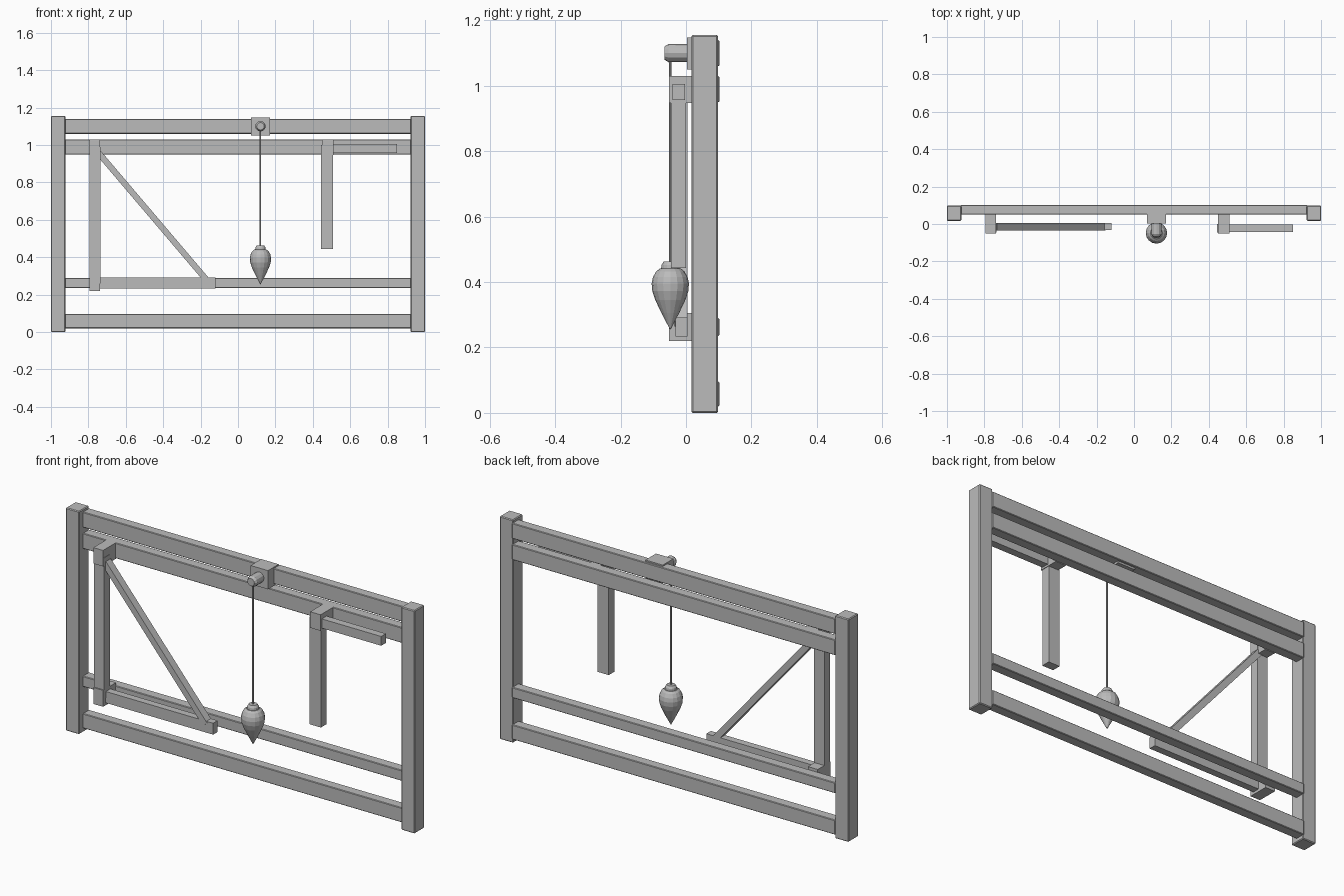
import bpy
import bmesh
import math
from mathutils import Vector

cube = bpy.data.objects.get("Cube")
if cube:
    bpy.data.objects.remove(cube, do_unlink=True)

grey = bpy.data.materials.new("plain grey")
grey.use_nodes = True
colour = (0.5, 0.5, 0.5, 1)
grey.diffuse_color = colour
grey.node_tree.nodes["Principled BSDF"].inputs["Base Color"].default_value = colour


def finish(name, bm):
    bmesh.ops.recalc_face_normals(bm, faces=bm.faces)
    mesh = bpy.data.meshes.new(name)
    bm.to_mesh(mesh)
    bm.free()
    mesh.materials.append(grey)
    obj = bpy.data.objects.new(name, mesh)
    bpy.context.collection.objects.link(obj)
    return obj


def beam(name, xs, ys, zs, bevel=0.0):
    """Box given by its extent along each axis."""
    bm = bmesh.new()
    bmesh.ops.create_cube(bm, size=1)
    for v in bm.verts:
        v.co = Vector([(lo + hi) / 2 + c * (hi - lo)
                       for c, (lo, hi) in zip(v.co, (xs, ys, zs))])
    obj = finish(name, bm)
    if bevel:
        mod = obj.modifiers.new("Soft edges", 'BEVEL')
        mod.width = bevel
        mod.segments = 1
    return obj


def lathe(name, profile, sides, location, rotation=(0, 0, 0)):
    """Turned solid from (radius, height) points, closed at both ends."""
    bm = bmesh.new()
    rings = [[bm.verts.new((r * math.cos(math.tau * i / sides),
                            r * math.sin(math.tau * i / sides), h))
              for i in range(sides)] for r, h in profile]
    for a, b in zip(rings, rings[1:]):
        for i in range(sides):
            j = (i + 1) % sides
            bm.faces.new((a[i], a[j], b[j], b[i]))
    bm.faces.new(rings[0])
    bm.faces.new(rings[-1])
    obj = finish(name, bm)
    obj.location = location
    obj.rotation_euler = rotation
    return obj


# Main frame
for side, sign in (("left", 1), ("right", -1)):
    beam(side + "_post", sorted((sign * 0.923, sign)), (0.017, 0.098), (0, 1.155), 0.004)

rails = {"top_rail": (1.06, 1.14), "upper_rail": (0.95, 1.03),
         "lower_rail": (0.235, 0.29), "bottom_rail": (0.02, 0.096)}
for name, zs in rails.items():
    beam(name, (-0.927, 0.927), (0.05, 0.102), zs, 0.003)

# Brackets fixed to the rails
bracket_y = (-0.052, 0.054)
beam("upper_bracket", (-0.793, -0.737), bracket_y, (0.947, 1.03))
beam("lower_bracket", (-0.793, -0.737), bracket_y, (0.22, 0.305))
beam("arm_bracket", (0.45, 0.51), bracket_y, (0.947, 1.03))

# Braced bracket on the right side
beam("brace_upright", (-0.794, -0.735), (-0.046, 0.0), (0.26, 0.99))
beam("brace_foot", (-0.76, -0.12), (-0.032, 0.005), (0.233, 0.292))

start, end = Vector((-0.745, 0, 0.957)), Vector((-0.165, 0, 0.275))
run = end - start
strut = beam("diagonal_strut", (-run.length / 2, run.length / 2),
             (-0.035, 0.005), (-0.016, 0.016))
strut.location = (start + end) / 2
strut.rotation_euler.y = math.atan2(-run.z, run.x)

# Angled arm on the left side
beam("hanging_arm", (0.443, 0.507), (-0.046, 0.0), (0.443, 1.0))
beam("side_arm", (0.48, 0.85), (-0.042, -0.003), (0.957, 1.005))

# Plumb line: block, peg, cord and bob
line_x, line_y = 0.12, -0.048
beam("peg_block", (0.07, 0.17), (0.003, 0.09), (1.05, 1.147))
lathe("peg", [(0.027, -0.02), (0.028, 0.053), (0.02, 0.066)], 12,
      (line_x, 0, 1.1), (math.pi / 2, 0, 0))
lathe("cord", [(0.004, 0.455), (0.004, 1.09)], 8, (line_x, line_y, 0))
lathe("plumb_bob",
      [(0.001, 0.255), (0.027, 0.305), (0.046, 0.345), (0.055, 0.372),
       (0.057, 0.395), (0.053, 0.415), (0.043, 0.433), (0.032, 0.441),
       (0.028, 0.441), (0.027, 0.452), (0.02, 0.463)], 16,
      (line_x, line_y, 0))
